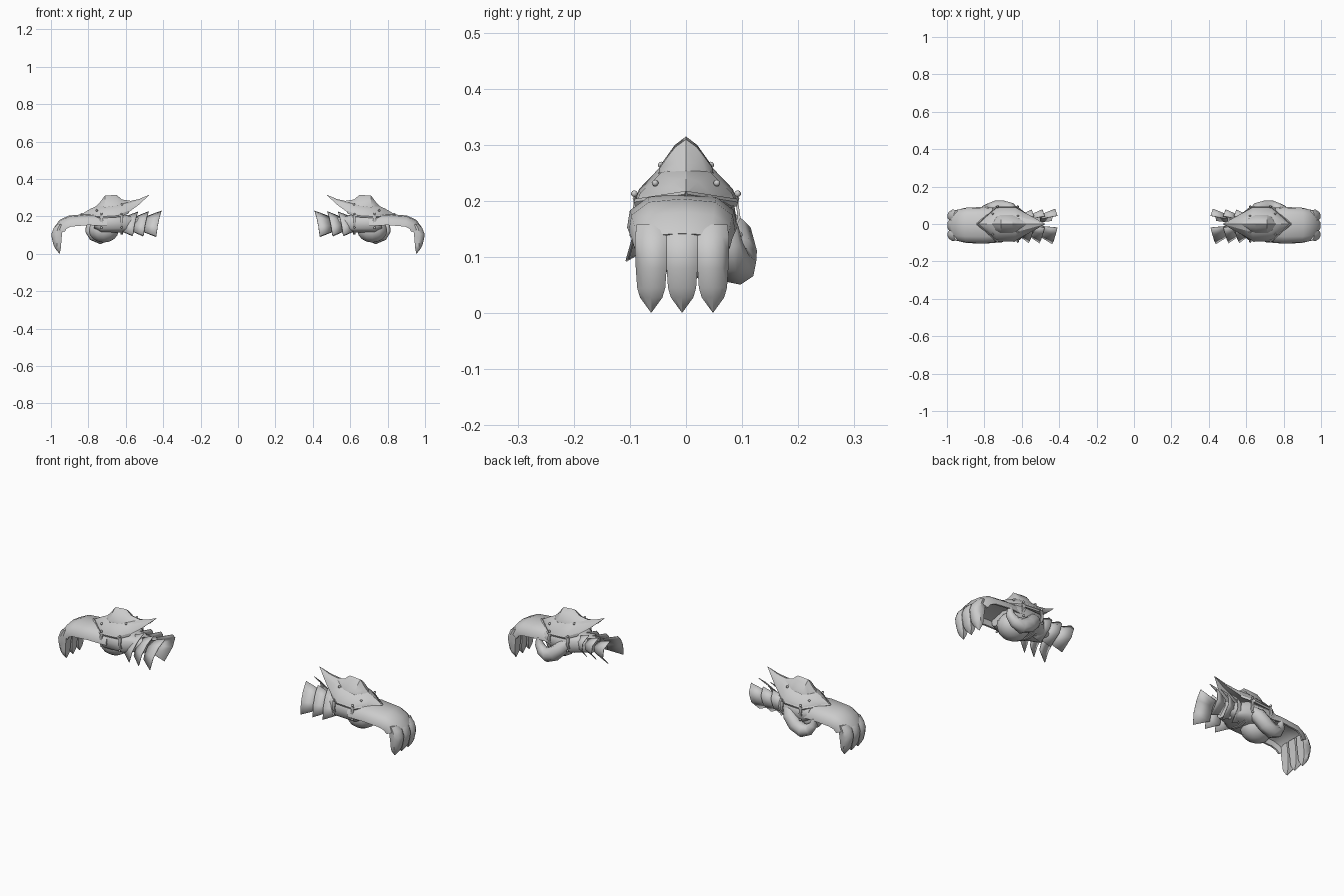
import bpy, bmesh, math
from mathutils import Vector

if "Cube" in bpy.data.objects:
    bpy.data.objects.remove(bpy.data.objects["Cube"])

metal = bpy.data.materials.new("grey metal")
metal.diffuse_color = (0.6, 0.6, 0.6, 1)
metal.use_nodes = True
metal.node_tree.nodes["Principled BSDF"].inputs["Base Color"].default_value = metal.diffuse_color


def finish(name, bm, angle=35):
    """Turn a bmesh into a smooth object mirrored to the other hand."""
    bmesh.ops.remove_doubles(bm, verts=bm.verts, dist=0.0004)
    bmesh.ops.recalc_face_normals(bm, faces=bm.faces)
    me = bpy.data.meshes.new(name)
    bm.to_mesh(me)
    bm.free()
    me.materials.append(metal)
    ob = bpy.data.objects.new(name, me)
    bpy.context.collection.objects.link(ob)
    bpy.ops.object.select_all(action='DESELECT')
    ob.select_set(True)
    bpy.context.view_layer.objects.active = ob
    bpy.ops.object.shade_smooth_by_angle(angle=math.radians(angle))
    ob.modifiers.new("other_hand", 'MIRROR').use_mirror_merge = False
    return ob


def skin(bm, rings, closed=True, caps=True):
    """Join a row of point rings with faces."""
    vs = [[bm.verts.new(p) for p in r] for r in rings]
    n = len(vs[0])
    for a, b in zip(vs, vs[1:]):
        for i in range(n if closed else n - 1):
            j = (i + 1) % n
            bm.faces.new((a[i], a[j], b[j], b[i]))
    if caps:
        bm.faces.new(vs[0])
        bm.faces.new(vs[-1])


def tube(bm, path, sides=8):
    """Round limb along points (x, y, z, radius)."""
    pts = [Vector(p[:3]) for p in path]
    rings = []
    for i, p in enumerate(pts):
        d = (pts[min(i + 1, len(pts) - 1)] - pts[max(i - 1, 0)]).normalized()
        u = d.cross(Vector((0, 1, 0.2))).normalized()
        v = d.cross(u)
        rings.append([p + path[i][3] * (u * math.cos(t) + v * math.sin(t))
                      for t in (2 * math.pi * k / sides for k in range(sides))])
    skin(bm, rings)


def ball(bm, centre, radii, seg=10, rows=6):
    r = bmesh.ops.create_uvsphere(bm, u_segments=seg, v_segments=rows, radius=1)
    for v in r["verts"]:
        v.co = Vector([c + a * s for c, a, s in zip(centre, v.co, radii)])


# Back of the hand: arched shell that bends over at the knuckles
CY = -0.007
arch = [(-1, -.06), (-.95, -.03), (-.62, -.006), (0, 0), (.62, -.006), (.95, -.03), (1, -.06),
        (.9, -.06), (.82, -.036), (0, -.018), (-.82, -.036), (-.9, -.06)]
# x, z, bend angle, half width
hand = [(.70, .208, 0, .09), (.80, .213, 2, .098), (.905, .204, 12, .095),
        (.955, .18, 40, .09), (.982, .142, 64, .085)]
bm = bmesh.new()
rings = []
for x, z, bend, w in hand:
    b = math.radians(bend)
    rings.append([(x + d * math.sin(b), CY + s * w, z + d * math.cos(b)) for s, d in arch])
skin(bm, rings)
finish("hand_back", bm, 50)

# Three hooked, pointed fingers: x outer, x inner, z, half width
bm = bmesh.new()
finger = [(.964, .935, .158, .026), (.9855, .938, .136, .0285), (.998, .941, .105, .0285),
          (.995, .944, .08, .0275), (.986, .946, .045, .025), (.977, .948, .028, .02),
          (.957, .953, .002, .001)]
for k in (-1, 0, 1):
    rings = []
    for xo, xi, z, w in finger:
        y, t = CY + k * .055, xo - xi
        # outer fingers round off towards the sides of the hand
        a, b = (.36 if k == -1 else .08) * t, (.36 if k == 1 else .08) * t
        rings.append([(xi, y - w * .8, z - t * .1), (xo - t * .1 - a, y - w, z),
                      (xo - a * .4, y - w * .6, z), (xo, y, z), (xo - b * .4, y + w * .6, z),
                      (xo - t * .1 - b, y + w, z), (xi, y + w * .8, z - t * .1)])
    skin(bm, rings)
for v in bm.verts:
    v.co.z = max(v.co.z, 0)
finish("fingers", bm, 45)

# Wrist under the armour, boxy in section: x, half width, z centre, half height
bm = bmesh.new()
rings = []
for x, w, zc, h in [(.53, .045, .16, .036), (.58, .06, .16, .042), (.615, .088, .163, .05),
                    (.73, .091, .162, .052), (.77, .084, .17, .035)]:
    ring = []
    for k in range(16):
        c, s = math.cos(math.pi * k / 8), math.sin(math.pi * k / 8)
        ring.append((x, w * math.copysign(abs(c) ** .65, c), zc + h * math.copysign(abs(s) ** .65, s)))
    rings.append(ring)
skin(bm, rings)
finish("wrist", bm, 50)

# Rounded palm
bm = bmesh.new()
ball(bm, (.718, .005, .125), (.08, .068, .065), 12, 8)
finish("palm", bm, 60)

# Short thick thumb curling under the palm
bm = bmesh.new()
tube(bm, [(.635, .055, .17, .028), (.665, .082, .14, .036), (.70, .09, .105, .037),
          (.74, .09, .086, .036), (.775, .085, .097, .028), (.797, .08, .125, .021),
          (.80, .08, .16, .012)])
finish("thumb", bm, 50)


def plate(name, stations, shoulder, inner=.5):
    """Arched plate: x, half width, edge height, crest height."""
    bm = bmesh.new()
    rings = []
    for x, w, e, c in stations:
        s = e + (c - e) * shoulder
        low = e + (c - e) * .25
        rings.append([(x, -w, e), (x, -w * .93, low), (x, -w * inner, s), (x, 0, c),
                      (x, w * inner, s), (x, w * .93, low), (x, w, e), (x, 0, e + (c - e) * .4)])
    skin(bm, rings)
    finish(name, bm, 30)


# Spiked main plate and the raised ridge above it
plate("spiked_plate", [(.475, .001, .313, .315), (.53, .032, .262, .292), (.585, .062, .222, .28),
                       (.635, .09, .203, .276), (.735, .088, .197, .264), (.785, .045, .205, .242),
                       (.83, .001, .212, .216)], .8)
plate("top_ridge", [(.575, .014, .262, .283), (.62, .042, .25, .29), (.65, .05, .245, .315),
                    (.712, .05, .243, .31), (.738, .04, .24, .275), (.758, .006, .245, .255)], .78, .4)

# Plate rim: thin chevron lip around the lower edge
bm = bmesh.new()
for s in (-1, 1):
    rings = []
    for x, y, z in [(.585, .062, .223), (.635, .092, .204), (.737, .09, .198), (.838, 0, .212)]:
        rings.append([(x, s * y, z + .006), (x + .004, s * (y + .003), z), (x, s * y, z - .008),
                      (x - .004, s * max(y - .006, 0), z)])
    skin(bm, rings)
finish("plate_rim", bm)

# Layered cuff flaps: three flaring rows on each side, tilted the same way
bm = bmesh.new()
# outer edge of a flap: x lag, y, z
front_edge = [(0, -.02, .23), (.01, -.06, .197), (.02, -.092, .15), (.028, -.108, .093)]
back_edge = [(0, .045, .23), (.012, .082, .195), (.022, .075, .145), (.03, .018, .09)]
for edge in (front_edge, back_edge):
    for x, length, k in [(.41, .085, 1), (.478, .075, .96), (.535, .075, .94)]:
        flare, root = [], []
        for lag, y, z in edge:
            flare.append((x + lag, y * k, .16 + (z - .16) * k))
            root.append((x + length + lag * .3, y * k * .62, .157 + (z - .16) * k * .6))
        skin(bm, [flare, root], closed=False, caps=False)
cuff = finish("cuff_flaps", bm, 40)
cuff.modifiers.new("thickness", 'SOLIDIFY').thickness = 0.003

# Two straps looping under the wrist
bm = bmesh.new()
for x in (.622, .73):
    rings = []
    for k in range(9):
        t = math.radians(-200 + 220 * k / 8)
        c, q = math.cos(t), math.sin(t)
        rings.append([(x + dx, r * c, .18 + (r - .022) * q)
                      for dx, r in ((-.007, .093), (.007, .093), (.007, .098), (-.007, .098))])
    skin(bm, rings)
finish("straps", bm)

# Rivets on the strap ends, strap sides and top plate
bm = bmesh.new()
for s in (-1, 1):
    for x, y, z in [(.622, .092, .213), (.73, .092, .213), (.622, .095, .14), (.73, .095, .14),
                    (.62, .044, .264), (.755, .055, .232)]:
        ball(bm, (x, s * y, z), (.006, .006, .006), 8, 5)
finish("rivets", bm, 60)
